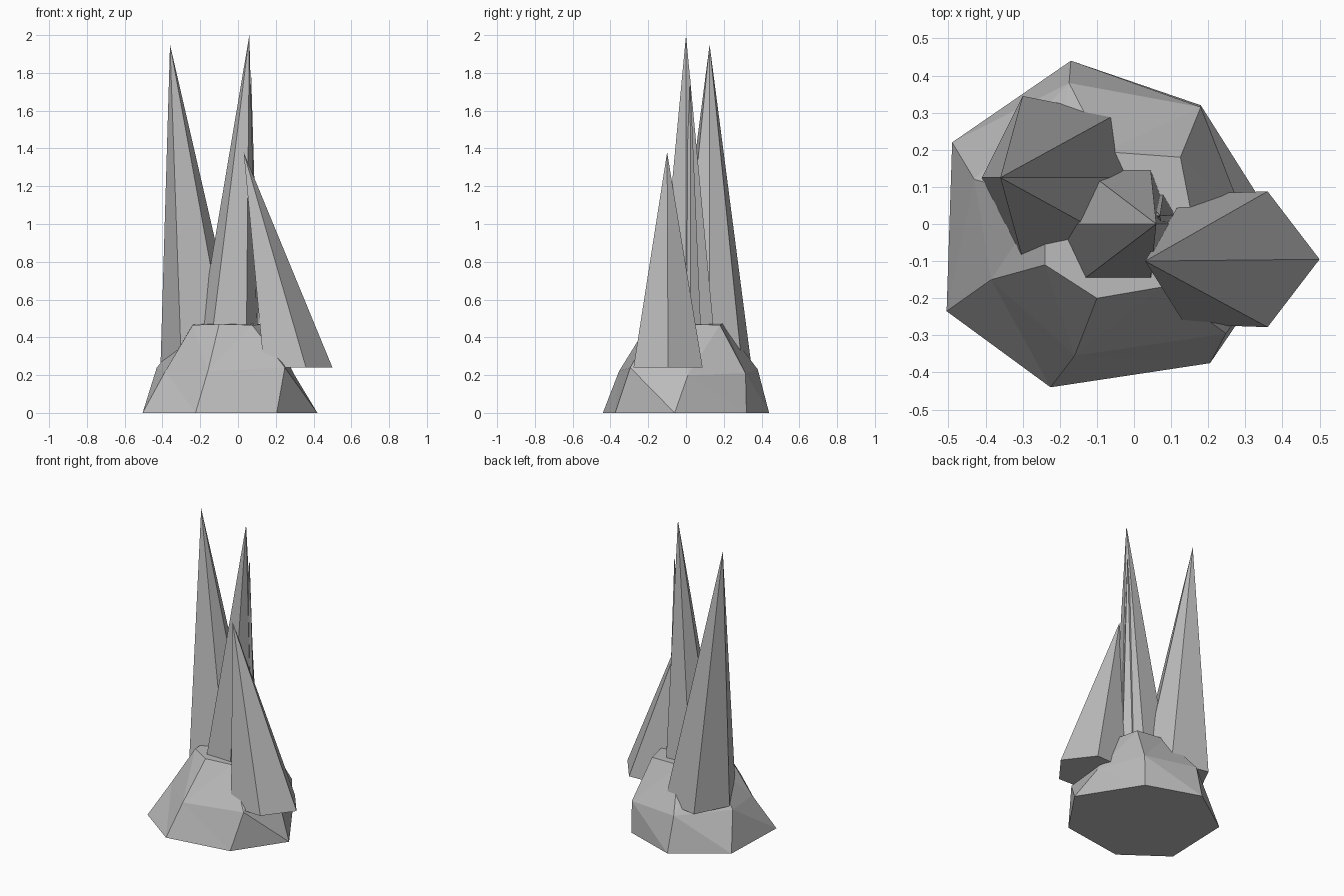
import bpy, bmesh

cube = bpy.data.objects.get("Cube")
if cube:
    bpy.data.objects.remove(cube)

stone = bpy.data.materials.new("grey stone")
stone.use_nodes = True
GREY = (0.5, 0.5, 0.5, 1)
stone.diffuse_color = GREY
stone.node_tree.nodes["Principled BSDF"].inputs["Base Color"].default_value = GREY


def loft(name, rings, apex=None):
    """Skin a stack of rings; close the top with a cap or a point."""
    bm = bmesh.new()
    rows = [[bm.verts.new(p) for p in ring] for ring in rings]
    n = len(rows[0])
    bm.faces.new(rows[0][::-1])
    for low, high in zip(rows, rows[1:]):
        for i in range(n):
            j = (i + 1) % n
            bm.faces.new((low[i], low[j], high[j], high[i]))
    if apex:
        tip = bm.verts.new(apex)
        for i in range(n):
            bm.faces.new((rows[-1][i], rows[-1][(i + 1) % n], tip))
    else:
        bm.faces.new(rows[-1])
    bmesh.ops.triangulate(bm, faces=[f for f in bm.faces if len(f.verts) == 4])
    bmesh.ops.recalc_face_normals(bm, faces=bm.faces)
    mesh = bpy.data.meshes.new(name)
    bm.to_mesh(mesh)
    bm.free()
    mesh.materials.append(stone)
    obj = bpy.data.objects.new(name, mesh)
    bpy.context.collection.objects.link(obj)


def spike(name, apex, z, outline):
    loft(name, [[(x, y, z) for x, y in outline]], apex)


def mirrored(cy, left, pairs, right):
    """Counter-clockwise outline symmetric about y = cy."""
    pts = [(left, cy)] if left is not None else []
    pts += [(x, cy - h) for x, h in pairs]
    pts += [(right, cy)]
    pts += [(x, cy + h) for x, h in reversed(pairs)]
    return pts


# Seven-sided rock mound
foot = [(-.505, -.235, 0), (-.225, -.44, 0), (.205, -.375, 0), (.42, -.06, 0),
        (.18, .32, 0), (-.17, .44, 0), (-.49, .22, 0)]
waist = [(-.385, -.15, .22), (-.16, -.355, .22), (.248, -.295, .24), (.3, .01, .2),
         (.18, .315, .21), (-.175, .38, .23), (-.43, .12, .24)]
crown = [(-.24, -.11, .465), (-.1, -.2, .47), (.075, -.17, .465), (.16, 0, .47),
         (.125, .18, .465), (-.08, .195, .475), (-.24, .07, .47)]
loft("rock_base", [foot, waist, crown])

# Leaning crystal spikes
spike("left_spike", (.03, -.1, 1.38), .24,
      mirrored(-.095, None, [(.137, .175), (.36, .183)], .5))
spike("right_spike", (-.36, .125, 1.95), .26,
      mirrored(.125, -.41, [(-.3, .22), (-.05, .17)], .03))
spike("middle_spike", (.06, 0, 2), .25,
      mirrored(0, -.235, [(-.157, .165), (.043, .165)], .106))
spike("thin_spike", (.07, .022, 1.78), .3,
      mirrored(.025, -.02, [(.02, .06), (.08, .06)], .115))
